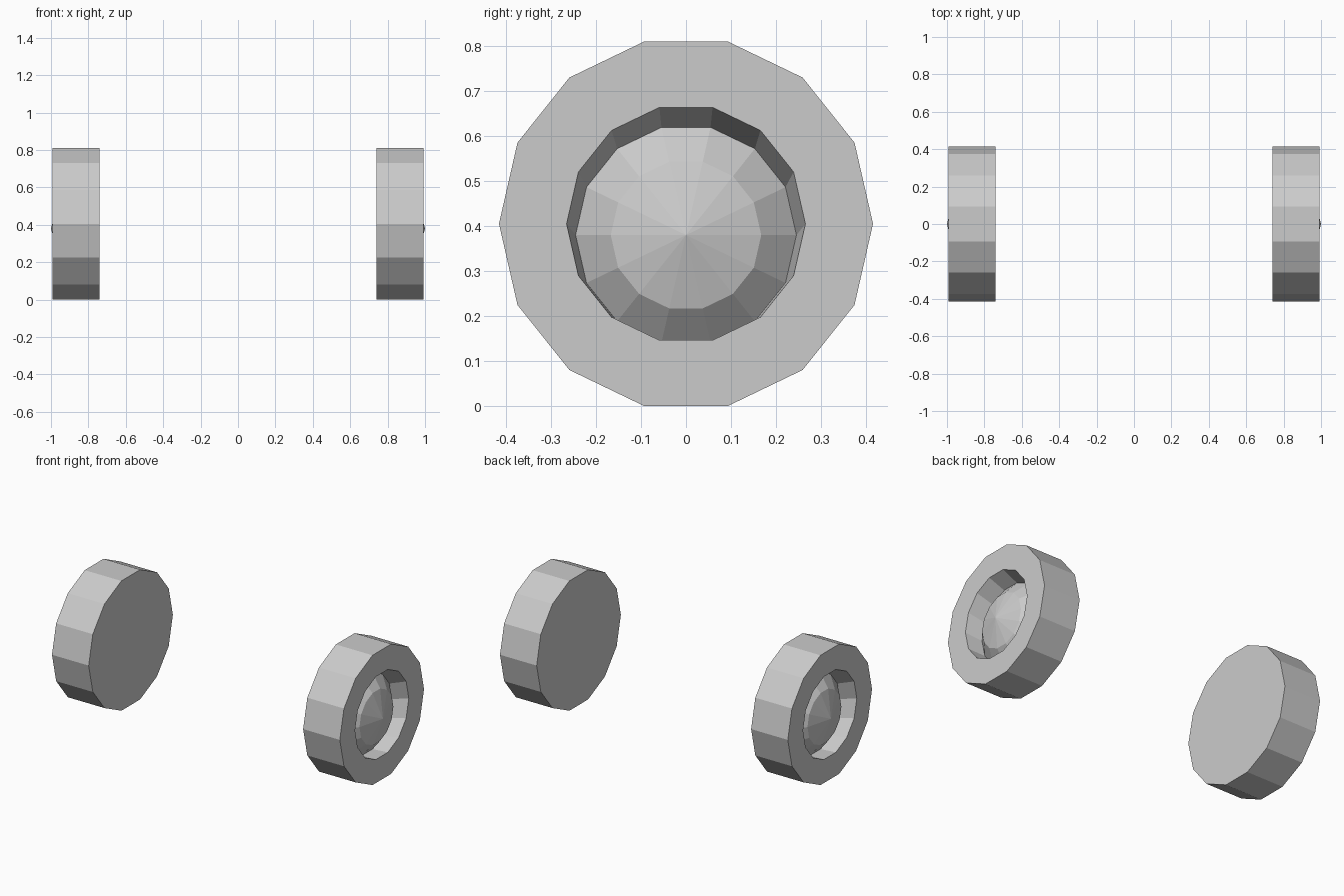
import bpy, bmesh
from math import cos, sin, tau

SIDES = 14
AXLE_Z, HUB_Z = 0.405, 0.38

cube = bpy.data.objects.get("Cube")
if cube:
    bpy.data.objects.remove(cube)

grey = bpy.data.materials.new("light grey")
grey.use_nodes = True
colour = (0.6, 0.6, 0.6, 1)
grey.diffuse_color = colour
grey.node_tree.nodes["Principled BSDF"].inputs["Base Color"].default_value = colour


def loft(name, side, rings, cap=False, tip=None):
    """Join rings of (x, radius, centre height), working outwards along x."""
    bm = bmesh.new()
    loops = [[bm.verts.new((side * x, r * cos(tau * i / SIDES), z + r * sin(tau * i / SIDES)))
              for i in range(SIDES)] for x, r, z in rings]
    for a, b in zip(loops, loops[1:]):
        for i in range(SIDES):
            j = (i + 1) % SIDES
            bm.faces.new((a[i], a[j], b[j], b[i]))
    if cap:
        bm.faces.new(loops[0][::-1])
    if tip:
        top = bm.verts.new((side * tip[0], 0, tip[1]))
        for i in range(SIDES):
            bm.faces.new((loops[-1][i], loops[-1][(i + 1) % SIDES], top))
    if side < 0:
        bmesh.ops.reverse_faces(bm, faces=bm.faces[:])
    mesh = bpy.data.meshes.new(name)
    bm.to_mesh(mesh)
    bm.free()
    mesh.materials.append(grey)
    bpy.context.collection.objects.link(bpy.data.objects.new(name, mesh))


for label, side in (("left", 1), ("right", -1)):
    # Tyre: flat back, tread, flat outer face and the recess wall
    loft(label + "_tyre", side, [(0.74, 0.415, AXLE_Z), (0.993, 0.415, AXLE_Z),
                                 (0.993, 0.265, AXLE_Z), (0.89, 0.245, HUB_Z)], cap=True)
    # Hub: shallow faceted dome set in the recess
    loft(label + "_hub", side, [(0.89, 0.245, HUB_Z), (0.955, 0.167, HUB_Z)],
         tip=(1.0, HUB_Z))
